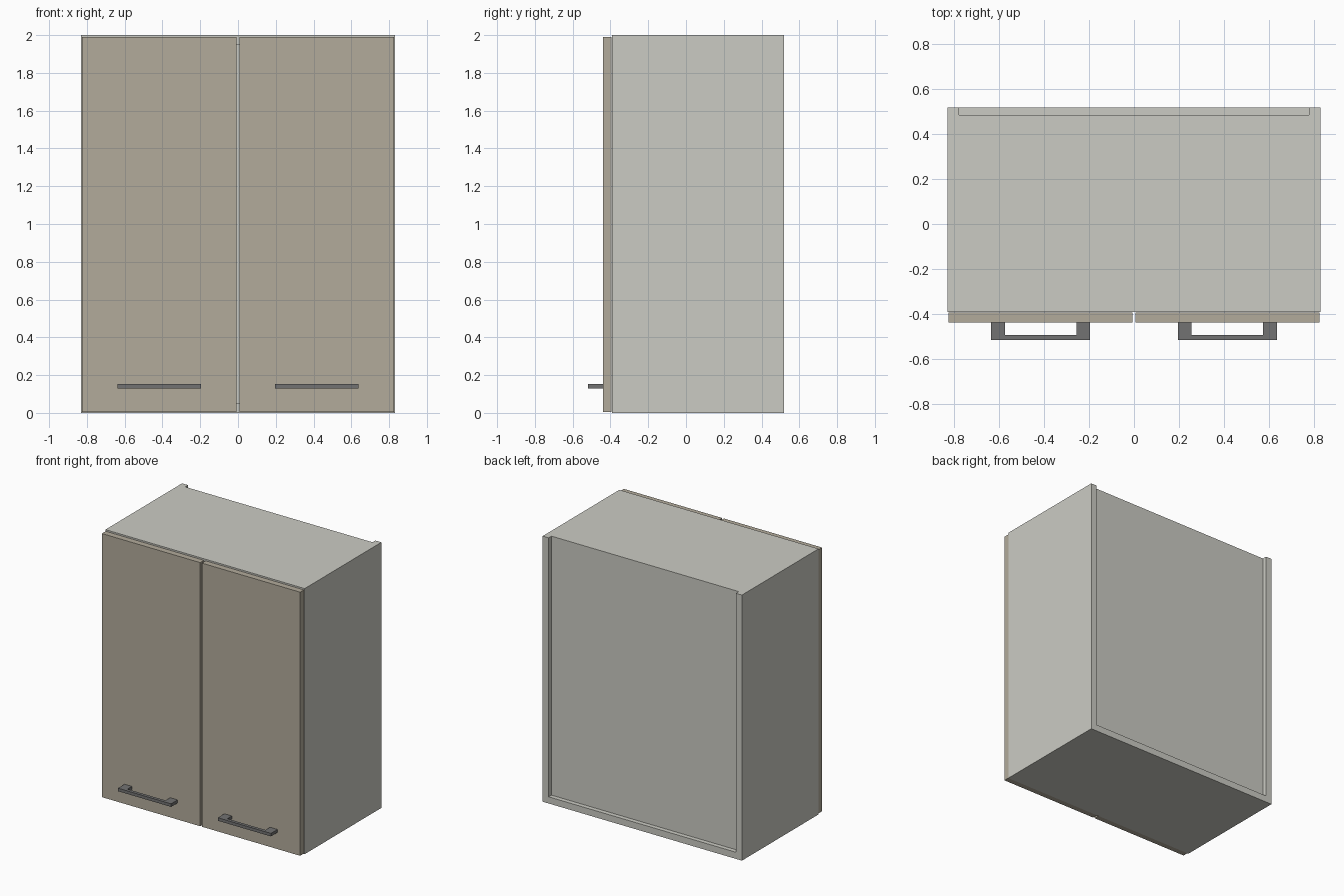
import bpy, bmesh

if "Cube" in bpy.data.objects:
    bpy.data.objects.remove(bpy.data.objects["Cube"])


def material(name, rgb):
    m = bpy.data.materials.new(name)
    m.diffuse_color = (*rgb, 1)
    m.use_nodes = True
    m.node_tree.nodes["Principled BSDF"].inputs["Base Color"].default_value = m.diffuse_color
    return m


CARCASS = material("pale grey board", (0.60, 0.60, 0.55))
DOOR = material("taupe door", (0.45, 0.41, 0.33))
METAL = material("dark grey metal", (0.17, 0.17, 0.17))


def box(name, x, y, z, mat):
    """Box spanning the given (min, max) ranges."""
    bm = bmesh.new()
    bmesh.ops.create_cube(bm, size=1)
    for v in bm.verts:
        v.co = [r[0] if c < 0 else r[1] for c, r in zip(v.co, (x, y, z))]
    me = bpy.data.meshes.new(name)
    bm.to_mesh(me)
    bm.free()
    me.materials.append(mat)
    ob = bpy.data.objects.new(name, me)
    bpy.context.collection.objects.link(ob)
    return ob


def handle(name, x0, x1):
    """Flat U-shaped pull as one extruded profile."""
    foot, back, inner, front = 0.062, -0.44, -0.494, -0.518
    profile = [(x0, front), (x1, front), (x1, back), (x1 - foot, back),
               (x1 - foot, inner), (x0 + foot, inner), (x0 + foot, back), (x0, back)]
    bm = bmesh.new()
    face = bm.faces.new([bm.verts.new((x, y, 0.13)) for x, y in profile])
    ext = bmesh.ops.extrude_face_region(bm, geom=[face])
    for v in ext["geom"]:
        if isinstance(v, bmesh.types.BMVert):
            v.co.z = 0.153
    bmesh.ops.recalc_face_normals(bm, faces=bm.faces)
    me = bpy.data.meshes.new(name)
    bm.to_mesh(me)
    bm.free()
    me.materials.append(METAL)
    bpy.context.collection.objects.link(bpy.data.objects.new(name, me))


# Carcass: bottom runs full depth, top stops at the recessed back panel
box("bottom_panel", (-0.78, 0.78), (-0.392, 0.52), (0, 0.05), CARCASS)
box("top_panel", (-0.78, 0.78), (-0.392, 0.478), (1.95, 2), CARCASS)
box("back_panel", (-0.78, 0.78), (0.478, 0.486), (0.05, 2), CARCASS)

# Sides, doors and handles, left and right
for side, s in (("left", -1), ("right", 1)):
    def span(a, b):
        return tuple(sorted((s * a, s * b)))
    box(side + "_side_panel", span(0.78, 0.83), (-0.392, 0.52), (0, 2), CARCASS)
    box(side + "_door", span(0.007, 0.826), (-0.44, -0.395), (0.005, 1.99), DOOR)
    handle(side + "_handle", *span(0.195, 0.637))
